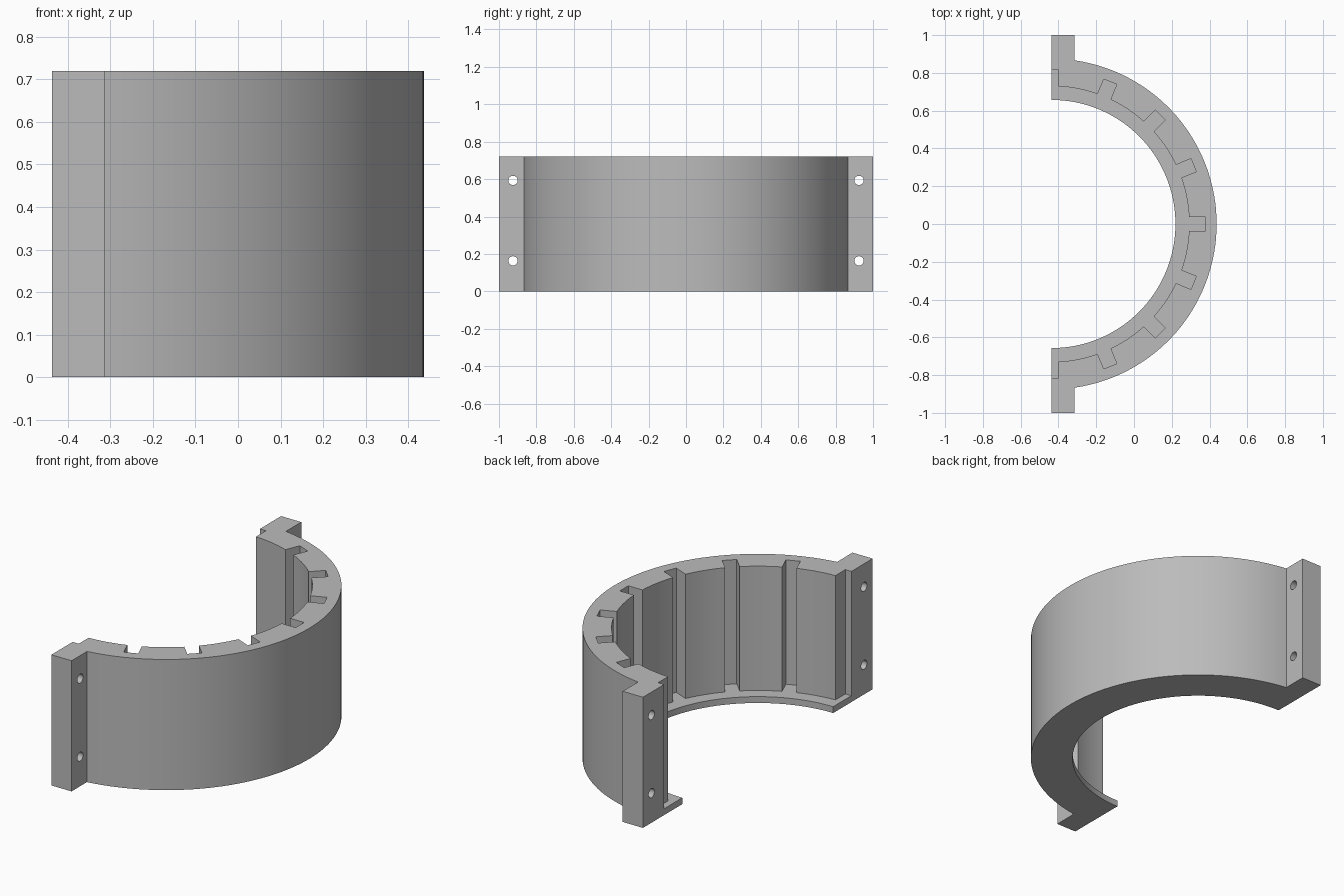
import bpy, bmesh
from math import pi, sin, cos, sqrt, asin, radians

cube = bpy.data.objects.get("Cube")
if cube:
    bpy.data.objects.remove(cube, do_unlink=True)

CX = -0.4375              # axis of the half ring
OUTER, LIP, BORE = 0.875, 0.657, 0.73
HEIGHT, FLOOR = 0.72, 0.035
SLOT_R, SLOT_W = 0.815, 0.037
FLANGE = 0.123

grey = bpy.data.materials.new("grey")
grey.use_nodes = True
grey.diffuse_color = (0.5, 0.5, 0.5, 1)
grey.node_tree.nodes["Principled BSDF"].inputs["Base Color"].default_value = (0.5, 0.5, 0.5, 1)


def prism(name, outline, z0, z1):
    """Extrude a plan outline between two heights."""
    bm = bmesh.new()
    face = bm.faces.new([bm.verts.new((x, y, z0)) for x, y in outline])
    ext = bmesh.ops.extrude_face_region(bm, geom=[face])
    tops = [v for v in ext["geom"] if isinstance(v, bmesh.types.BMVert)]
    bmesh.ops.translate(bm, verts=tops, vec=(0, 0, z1 - z0))
    bmesh.ops.recalc_face_normals(bm, faces=bm.faces)
    mesh = bpy.data.meshes.new(name)
    bm.to_mesh(mesh)
    bm.free()
    obj = bpy.data.objects.new(name, mesh)
    bpy.context.collection.objects.link(obj)
    mesh.materials.append(grey)
    return obj


def arc(r, a0, a1, n):
    angles = [a0 + (a1 - a0) * i / n for i in range(n + 1)]
    return [(CX + r * cos(a), r * sin(a)) for a in angles]


def cut(obj, cutter):
    cutter.hide_render = True
    mod = obj.modifiers.new("cut", 'BOOLEAN')
    mod.operation, mod.solver, mod.object = 'DIFFERENCE', 'EXACT', cutter
    bpy.context.view_layer.objects.active = obj
    bpy.ops.object.modifier_apply(modifier=mod.name)
    bpy.data.objects.remove(cutter, do_unlink=True)


# Half ring with a straight flange at each end
edge = asin(sqrt(OUTER**2 - FLANGE**2) / OUTER)
outline = [(CX, -1), (CX + FLANGE, -1)]
outline += arc(OUTER, -edge, edge, 64)
outline += [(CX + FLANGE, 1), (CX, 1)]
outline += arc(LIP, pi / 2, -pi / 2, 64)
bracket = prism("half_ring_bracket", outline, 0, HEIGHT)

# Bore and radial slots, leaving a thin lip at the bottom
mouth = asin(SLOT_W / BORE)
step = radians(22.5)
pocket = []
for i in range(-4, 5):
    a = i * step
    for r, w in ((BORE * cos(mouth), -SLOT_W), (SLOT_R, -SLOT_W), (SLOT_R, SLOT_W)):
        pocket.append((CX + r * cos(a) - w * sin(a), r * sin(a) + w * cos(a)))
    if i < 4:
        pocket += arc(BORE, a + mouth, a + step - mouth, 7)[:-1]
    else:
        pocket += arc(BORE, a + mouth, a + mouth, 1)[:1]
cut(bracket, prism("pocket_cutter", pocket, FLOOR, HEIGHT + 0.1))

# Bolt holes through the flanges
for y in (-0.925, 0.925):
    for z in (0.163, 0.593):
        bpy.ops.mesh.primitive_cylinder_add(vertices=24, radius=0.025, depth=0.5,
                                            location=(CX, y, z), rotation=(0, pi / 2, 0))
        cut(bracket, bpy.context.object)

# Smooth curved walls, crisp edges
bpy.ops.object.select_all(action='DESELECT')
bracket.select_set(True)
bpy.context.view_layer.objects.active = bracket
bpy.ops.object.shade_smooth_by_angle(angle=radians(25))
